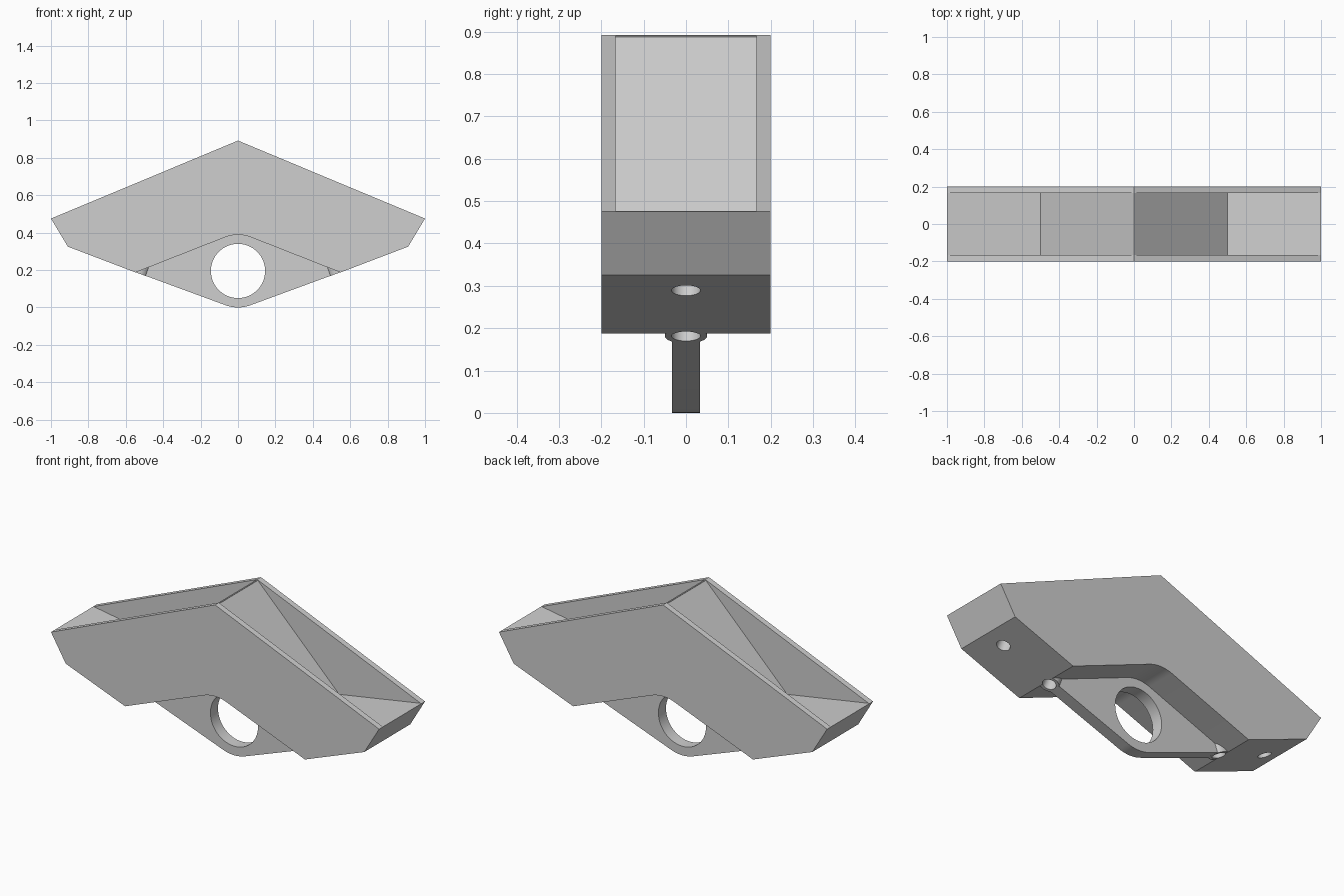
import bpy, bmesh
from math import sin, cos, radians

cube = bpy.data.objects.get("Cube")
if cube:
    bpy.data.objects.remove(cube, do_unlink=True)

grey = bpy.data.materials.new("light_grey")
grey.use_nodes = True
COLOUR = (0.62, 0.62, 0.62, 1)
grey.diffuse_color = COLOUR
grey.node_tree.nodes["Principled BSDF"].inputs["Base Color"].default_value = COLOUR

TILT = radians(20)        # slope of the underside
HUB_Z, HUB_R = 0.195, 0.195


def prism(name, profile, half_width):
    """Extrude an x-z profile evenly to both sides of y = 0."""
    bm = bmesh.new()
    face = bm.faces.new([bm.verts.new((x, -half_width, z)) for x, z in profile])
    extruded = bmesh.ops.extrude_face_region(bm, geom=[face])["geom"]
    moved = [v for v in extruded if isinstance(v, bmesh.types.BMVert)]
    bmesh.ops.translate(bm, verts=moved, vec=(0, 2 * half_width, 0))
    bmesh.ops.recalc_face_normals(bm, faces=bm.faces)
    mesh = bpy.data.meshes.new(name)
    bm.to_mesh(mesh)
    bm.free()
    mesh.materials.append(grey)
    obj = bpy.data.objects.new(name, mesh)
    bpy.context.collection.objects.link(obj)
    return obj


def cylinder(name, radius, depth, location, angle):
    bpy.ops.mesh.primitive_cylinder_add(vertices=48, radius=radius, depth=depth,
                                        location=location, rotation=(0, angle, 0))
    obj = bpy.context.object
    obj.name = name
    obj.data.materials.append(grey)
    return obj


def activate(obj):
    bpy.ops.object.select_all(action='DESELECT')
    obj.select_set(True)
    bpy.context.view_layer.objects.active = obj


def cut(obj, cutters):
    activate(obj)
    for cutter in cutters:
        mod = obj.modifiers.new("cut", 'BOOLEAN')
        mod.operation = 'DIFFERENCE'
        mod.solver = 'EXACT'
        mod.object = cutter
        bpy.ops.object.modifier_apply(modifier=mod.name)


def underside(x, side, height):
    """Point at a given height along the normal of the sloping underside."""
    z = HUB_Z - HUB_R / cos(TILT) + x * sin(TILT) / cos(TILT)
    return (side * (x - height * sin(TILT)), 0, z + height * cos(TILT))


def arc(radius, start, end, steps=12):
    """Arc about the hub, angles in degrees from straight up."""
    angles = [radians(start + (end - start) * i / steps) for i in range(steps + 1)]
    return [(radius * sin(a), HUB_Z + radius * cos(a)) for a in angles]


# Main body with an arched underside
right_side = [(0.548, 0.187), (0.91, 0.325), (1, 0.475)]
left_side = [(-x, z) for x, z in reversed(right_side)]
body = prism("body", arc(0.193, -21, 21) + right_side + [(0, 0.892)] + left_side, 0.2)

# Central tab, rounded around its large hole
tab = prism("mounting_tab",
            arc(HUB_R, 160, 200) + [(-0.546, 0.188), (0, 0.45), (0.546, 0.188)], 0.033)

# Top pockets, one on each side of the ridge
pockets = []
for side in (1, -1):
    floor = [(0.004, 0.888), (0.5, 0.393), (1.02, 0.48), (1.02, 1.2), (0.004, 1.2)]
    pockets.append(prism("pocket_cutter", [(side * x, z) for x, z in floor], 0.167))

# Screw bosses and their blind holes, square to the underside
bosses, holes = [], []
for side, word in ((1, "left"), (-1, "right")):
    angle = -side * TILT
    bosses.append(cylinder(word + "_screw_boss", 0.05, 0.12,
                           underside(0.53, side, 0.061), angle))
    for x in (0.53, 0.817):
        holes.append(cylinder("screw_hole_cutter", 0.034, 0.2,
                              underside(x, side, 0), angle))

bpy.ops.mesh.primitive_cylinder_add(vertices=64, radius=0.145, depth=0.2,
                                    location=(0, 0, HUB_Z), rotation=(radians(90), 0, 0))
hub_cutter = bpy.context.object
hub_cutter.data.materials.append(grey)

cut(body, pockets + holes)
cut(tab, [hub_cutter, holes[0], holes[2]])
cut(bosses[0], [holes[0]])
cut(bosses[1], [holes[2]])

for cutter in pockets + holes + [hub_cutter]:
    bpy.data.objects.remove(cutter, do_unlink=True)

# Smooth round walls, crisp edges
for obj in [body, tab] + bosses:
    activate(obj)
    bpy.ops.object.shade_smooth_by_angle(angle=radians(15))
